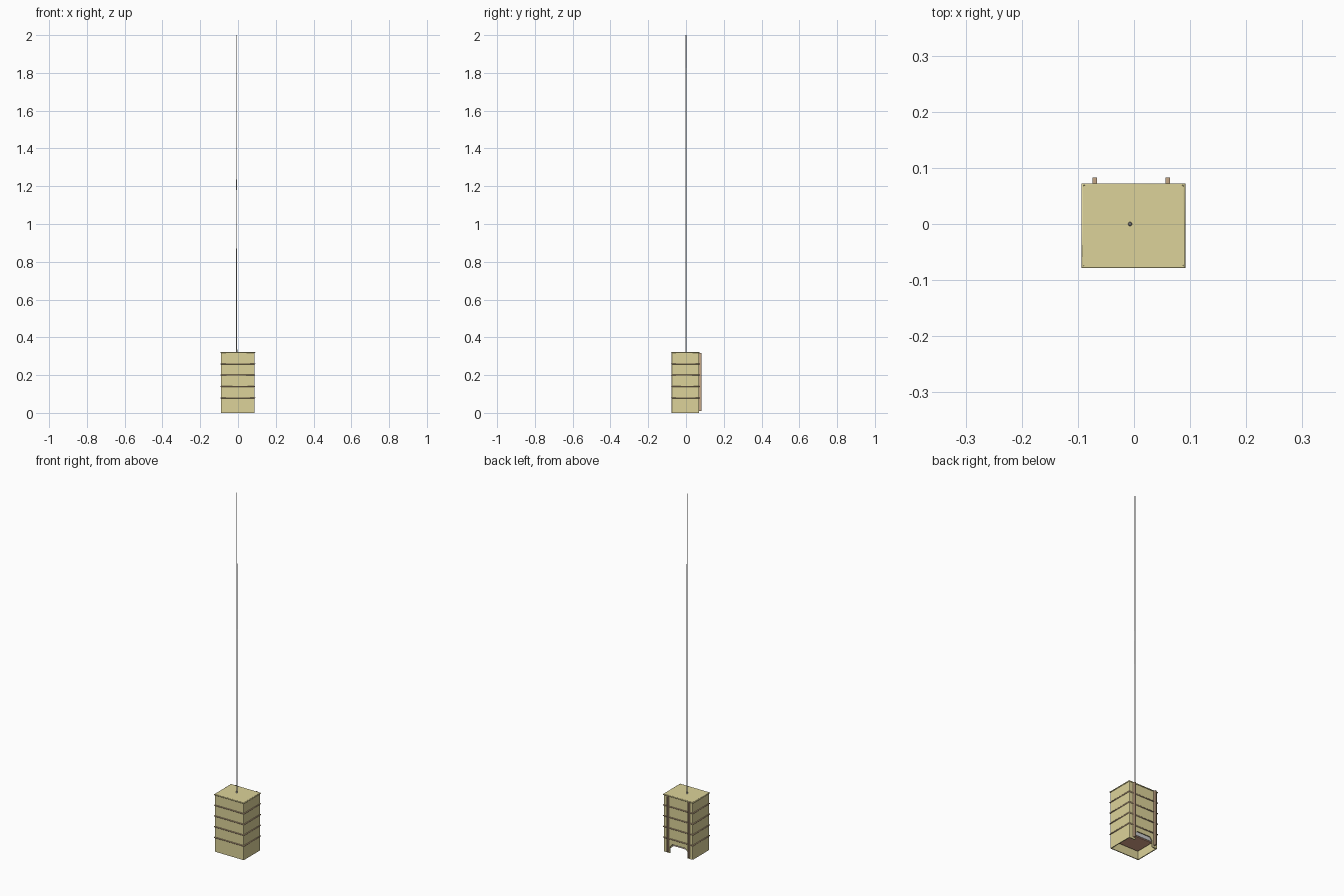
import bpy, bmesh
from mathutils import Vector

if "Cube" in bpy.data.objects:
    bpy.data.objects.remove(bpy.data.objects["Cube"])

def material(name, color):
    m = bpy.data.materials.new(name)
    m.diffuse_color = (*color, 1)
    m.use_nodes = True
    m.node_tree.nodes["Principled BSDF"].inputs["Base Color"].default_value = m.diffuse_color
    return m

khaki = material("khaki_canvas", (0.72, 0.65, 0.32))
tan = material("tan_webbing", (0.55, 0.38, 0.24))
copper = material("copper_plate", (0.70, 0.38, 0.26))
CX, CY = -0.001, -0.003          # centre of the pouch
HX, HY, TOP = 0.0895, 0.0725, 0.322   # half sizes and height

def finish(name, bm, mat=None):
    me = bpy.data.meshes.new(name)
    bm.to_mesh(me)
    bm.free()
    ob = bpy.data.objects.new(name, me)
    bpy.context.collection.objects.link(ob)
    if mat:
        me.materials.append(mat)
    return ob

def box_bm(lo, hi):
    bm = bmesh.new()
    bmesh.ops.create_cube(bm, size=1)
    lo, hi = Vector(lo), Vector(hi)
    for v in bm.verts:
        v.co = (lo + hi) / 2 + v.co * (hi - lo)
    return bm

def box(name, lo, hi, mat=None):
    return finish(name, box_bm(lo, hi), mat)

def rod(name, x, y, z0, z1, r0, r1, sides=8):
    bpy.ops.mesh.primitive_cone_add(vertices=sides, radius1=r0, radius2=r1,
                                    depth=z1 - z0, location=(x, y, (z0 + z1) / 2))
    ob = bpy.context.object
    ob.name = name
    bpy.ops.object.shade_smooth_by_angle()
    return ob

# pouch: bottomless shell with softened vertical corners
bm = box_bm((CX - HX, CY - HY, 0), (CX + HX, CY + HY, TOP))
upright = [e for e in bm.edges if abs(e.verts[0].co.z - e.verts[1].co.z) > 0.1]
bmesh.ops.bevel(bm, geom=upright, offset=0.004, segments=2, profile=0.5, affect='EDGES')
bm.normal_update()
bmesh.ops.delete(bm, geom=[f for f in bm.faces if f.normal.z < -0.9], context='FACES')
pouch = finish("pouch", bm, khaki)
s = pouch.modifiers.new("thickness", 'SOLIDIFY')
s.thickness, s.offset = 0.005, -1

# arched opening low in the back wall
bm = bmesh.new()
outline = [(-0.058, -0.02), (-0.058, 0.035), (-0.045, 0.052), (0.036, 0.052),
           (0.05, 0.035), (0.05, -0.02)]
face = bm.faces.new([bm.verts.new((x, 0.05, z)) for x, z in outline])
ext = bmesh.ops.extrude_face_region(bm, geom=[face])
bmesh.ops.translate(bm, vec=(0, 0.05, 0),
                    verts=[v for v in ext["geom"] if isinstance(v, bmesh.types.BMVert)])
bmesh.ops.recalc_face_normals(bm, faces=bm.faces)
cutter = finish("opening_cutter", bm)
cutter.hide_render = True
cutter.hide_set(True)
b = pouch.modifiers.new("opening", 'BOOLEAN')
b.operation, b.object, b.solver = 'DIFFERENCE', cutter, 'EXACT'

# horizontal webbing hoops and top piping
for i, z in enumerate((0.08, 0.14, 0.20, 0.26, 0.319)):
    cu = bpy.data.curves.new(f"hoop_{i}", 'CURVE')
    cu.dimensions = '3D'
    cu.bevel_depth, cu.bevel_resolution = 0.003, 1
    sp = cu.splines.new('POLY')
    sp.points.add(3)
    for p, (sx, sy) in zip(sp.points, ((-1, -1), (1, -1), (1, 1), (-1, 1))):
        p.co = (CX + sx * (HX + 0.001), CY + sy * (HY + 0.001), z, 1)
    sp.use_cyclic_u = True
    cu.materials.append(khaki if i == 4 else tan)
    bpy.context.collection.objects.link(bpy.data.objects.new(f"hoop_{i}", cu))

# vertical straps down the back
for side, x in (("left", -0.07), ("right", 0.06)):
    box(f"back_strap_{side}", (x - 0.004, 0.066, 0.01), (x + 0.004, 0.083, 0.318), tan)

# device inside the pouch with a copper base plate
box("inner_case", (-0.075, -0.06, 0.04), (0.07, 0.053, 0.30))
box("base_plate", (-0.072, -0.057, 0.035), (0.067, 0.05, 0.04), copper)

# whip antenna with a mid joint
rod("antenna", -0.007, 0, 0.30, 2.0, 0.0025, 0.0018)
rod("antenna_joint", -0.007, 0, 1.18, 1.235, 0.003, 0.003)
rod("antenna_base", -0.007, 0, 0.318, 0.335, 0.004, 0.003)
